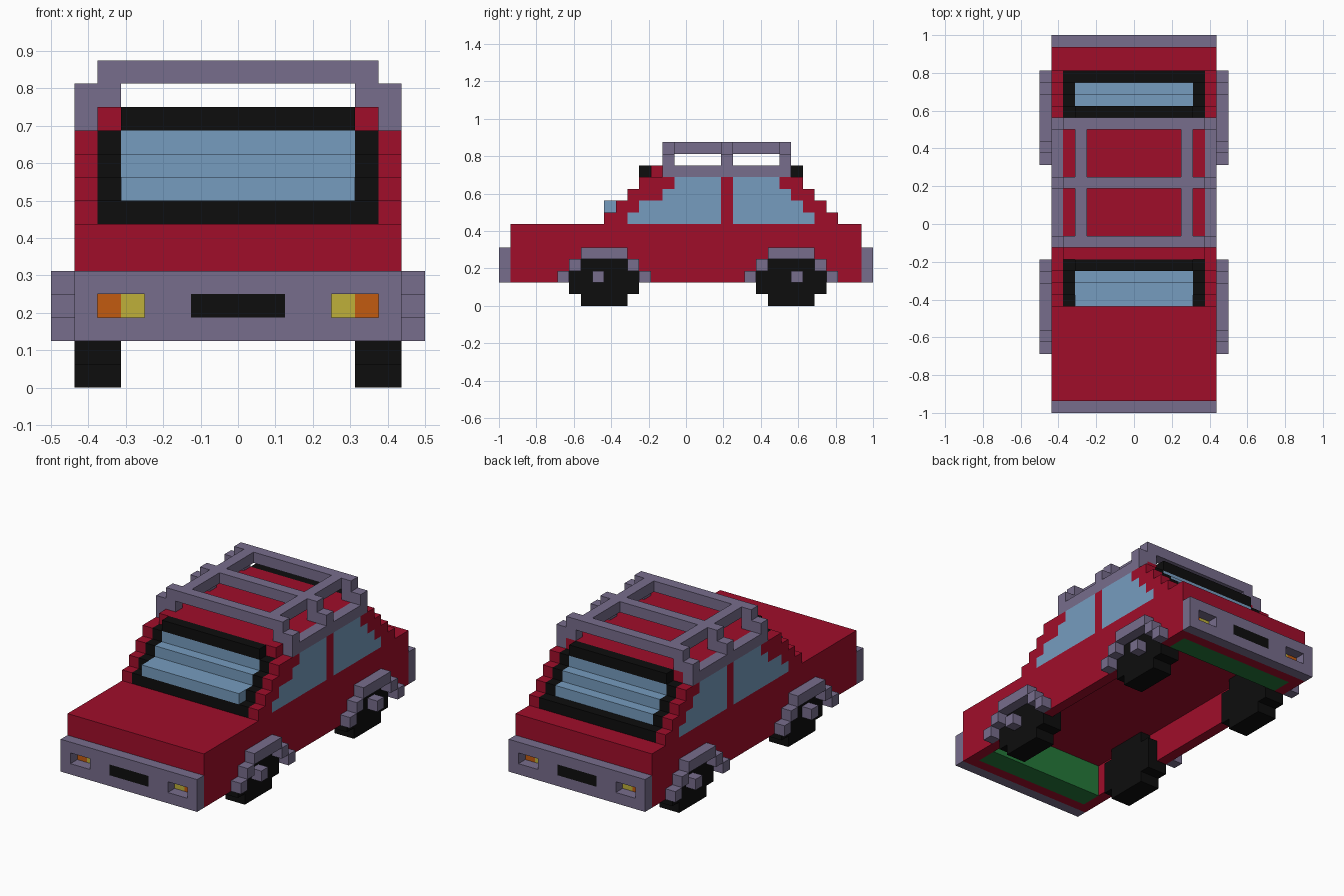
import bpy, bmesh
from mathutils import Vector

if "Cube" in bpy.data.objects:
    bpy.data.objects.remove(bpy.data.objects["Cube"])

U = 1 / 16          # block size
cells = {}          # block position -> part name


def fill(part, xs, ys, zs):
    """Fill a box of blocks, mirrored across the centre; part None carves."""
    for x in range(*xs):
        for y in range(*ys):
            for z in range(*zs):
                for c in ((x, y, z), (-1 - x, y, z)):
                    if part:
                        cells[c] = part
                    else:
                        cells.pop(c, None)


def linear(hex_code):
    srgb = [int(hex_code[i:i + 2], 16) / 255 for i in (0, 2, 4)]
    return [c / 12.92 if c < 0.04 else ((c + 0.055) / 1.055) ** 2.4 for c in srgb] + [1]


def material(name, hex_code):
    m = bpy.data.materials.new(name)
    m.use_nodes = True
    m.diffuse_color = linear(hex_code)
    bsdf = m.node_tree.nodes["Principled BSDF"]
    bsdf.inputs["Base Color"].default_value = linear(hex_code)
    bsdf.inputs["Roughness"].default_value = 0.9
    return m


red = material("red paint", "a00d2a")
grey = material("purple grey trim", "776d8c")
black = material("black rubber", "0d0d0d")
blue = material("blue glass", "769cbf")
yellow = material("yellow lamp", "bfb03a")
orange = material("orange lamp", "c25b10")
green = material("green chassis", "24783a")

# Lower body, hollow from below, with chassis blocks at both ends
fill("body", (0, 7), (-15, 15), (2, 7))
fill(None, (0, 6), (-14, 14), (2, 5))
for y in (-14, 12):
    fill("chassis", (0, 6), (y, y + 2), (2, 5))

# Stepped cabin with framed front and rear glass
for step in range(4):
    z, front, rear = 7 + step, step - 7, 13 - step
    row = (z, z + 1)
    fill("cabin", (0, 7), (front, rear), row)
    for name, y in (("windscreen", front), ("rear_window", rear - 1)):
        fill(name + "_frame", (0, 6), (y, y + 1), row)
        if step:
            fill(name, (0, 5), (y, y + 1), row)
fill("windscreen", (0, 5), (-7, -6), (8, 9))

# Roof and the dark strips above the glass
fill("roof", (0, 6), (-3, 9), (11, 12))
fill("windscreen_frame", (0, 5), (-4, -3), (11, 12))
fill("rear_window_frame", (0, 5), (9, 10), (11, 12))

# Side windows, row by row, with a pillar between them
for step, (front, rear) in enumerate(((-5, 11), (-4, 10), (-2, 9), (-1, 8))):
    row = (7 + step, 8 + step)
    fill("front_side_windows", (6, 7), (front, 3), row)
    fill("rear_side_windows", (6, 7), (4, rear), row)

# Bumpers with number plates and recessed lamps
for end, y, wall in (("front", -16, -15), ("rear", 15, 14)):
    fill(end + "_bumper", (0, 7), (y, y + 1), (2, 5))
    fill(end + "_plate", (0, 2), (y, y + 1), (3, 4))
    fill(None, (4, 6), (y, y + 1), (3, 4))
    fill(end + "_inner_lamps", (4, 5), (wall, wall + 1), (3, 4))
    fill(end + "_outer_lamps", (5, 6), (wall, wall + 1), (3, 4))

# Wheels, hubs and stepped wheel arches
for end, mid in (("front", -7), ("rear", 9)):
    for z, r in enumerate((2, 3, 3, 3, 2)):
        fill(end + "_wheels", (5, 7), (mid - r, mid + r), (z, z + 1))
    hub = mid - 1 if end == "front" else mid
    fill(end + "_hubs", (7, 8), (hub, hub + 1), (2, 3))
    arch = end + "_wheel_arches"
    fill(arch, (7, 8), (mid - 2, mid + 2), (4, 5))
    for r, z in ((3, 3), (4, 2)):
        for y in (mid - r, mid + r - 1):
            fill(arch, (7, 8), (y, y + 1), (z, z + 1))

# Roof rack: base rails, posts, cross bars and long bars
fill("roof_rack", (6, 7), (-2, 9), (11, 12))
fill("roof_rack", (4, 5), (-2, 9), (13, 14))
for y in (-2, 3, 8):
    fill("roof_rack", (5, 7), (y, y + 1), (12, 13))
    fill("roof_rack", (0, 6), (y, y + 1), (13, 14))


def paint_for(name):
    rules = (("frame", black), ("wheels", black), ("plate", black),
             ("inner_lamps", yellow), ("outer_lamps", orange),
             ("chassis", green), ("wind", blue), ("bumper", grey),
             ("hubs", grey), ("arches", grey), ("rack", grey))
    return next((m for key, m in rules if key in name), red)


def build(name):
    """Make one mesh from the outer block faces of a part."""
    bm = bmesh.new()
    corners = {}

    def corner(p):
        key = tuple(p)
        if key not in corners:
            corners[key] = bm.verts.new(Vector(p) * U)
        return corners[key]

    for c in [c for c, part in cells.items() if part == name]:
        for axis in range(3):
            b, d = (axis + 1) % 3, (axis + 2) % 3
            for side in (0, 1):
                near = list(c)
                near[axis] += 2 * side - 1
                if tuple(near) in cells:
                    continue
                quad = []
                for i, j in ((0, 0), (1, 0), (1, 1), (0, 1)):
                    p = list(c)
                    p[axis] += side
                    p[b] += i
                    p[d] += j
                    quad.append(corner(p))
                bm.faces.new(quad if side else quad[::-1])
    # Join flat neighbouring squares into larger faces
    bmesh.ops.dissolve_limit(bm, angle_limit=0.01, verts=bm.verts[:], edges=bm.edges[:])
    mesh = bpy.data.meshes.new(name)
    bm.to_mesh(mesh)
    bm.free()
    mesh.materials.append(paint_for(name))
    bpy.context.collection.objects.link(bpy.data.objects.new(name, mesh))


for part in sorted(set(cells.values())):
    build(part)
